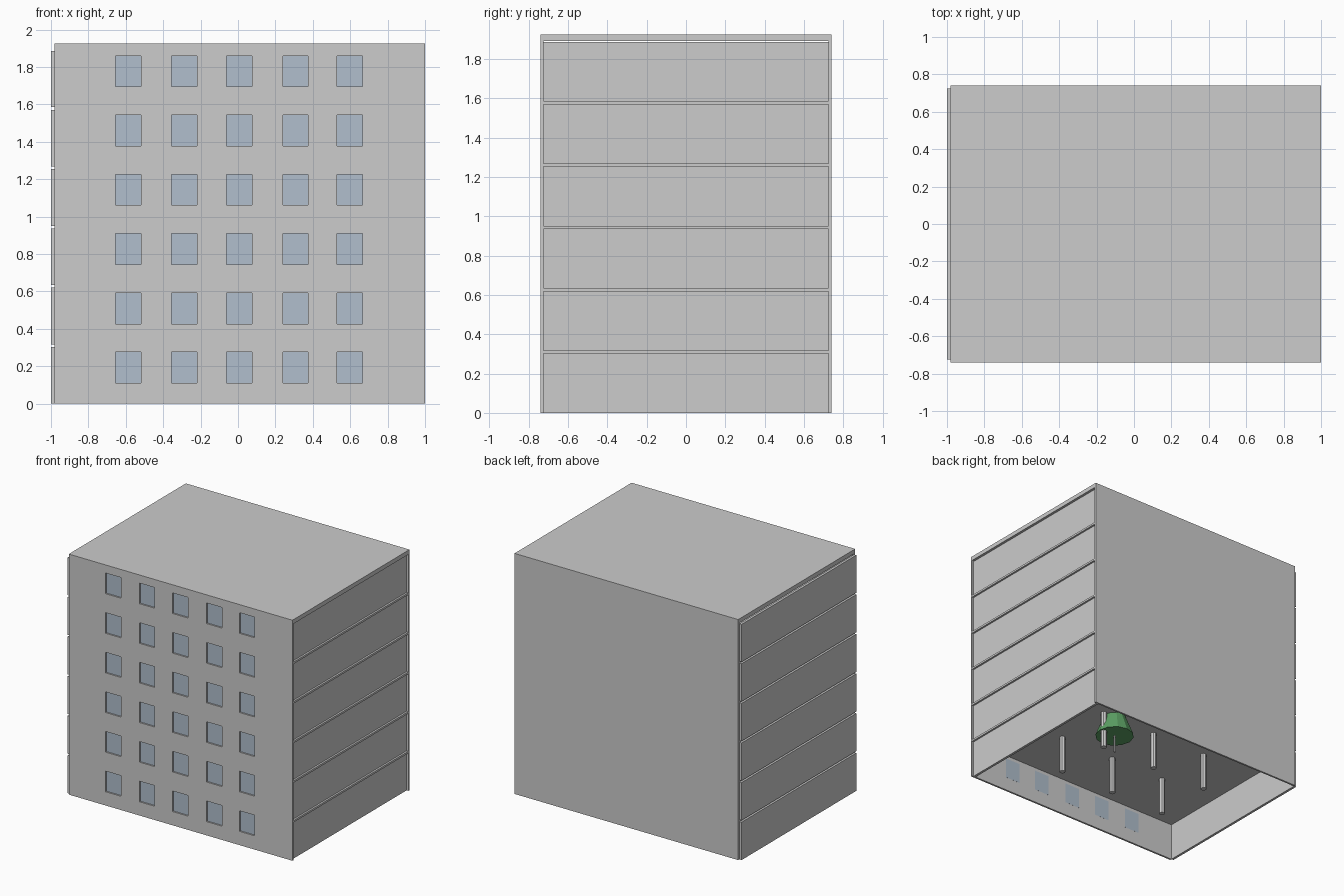
import bpy, bmesh, math
from mathutils import Matrix

if "Cube" in bpy.data.objects:
    bpy.data.objects.remove(bpy.data.objects["Cube"])


def material(name, rgb):
    m = bpy.data.materials.new(name)
    m.diffuse_color = (*rgb, 1)
    m.use_nodes = True
    m.node_tree.nodes["Principled BSDF"].inputs["Base Color"].default_value = m.diffuse_color
    return m


GREY = material("concrete grey", (0.604, 0.604, 0.604))
GLASS = material("window blue", (0.437, 0.52, 0.611))
GREEN = material("leaf green", (0.11, 0.36, 0.13))

# Main dimensions
X0, X1 = -0.98, 1.0        # body ends
Y_OUT, Y_IN = 0.74, 0.725  # outer and inner faces of the long walls
TOP, PITCH, FLOORS = 1.925, 0.317, 6
SLAB = 0.016
WIN_X = [-0.587, -0.287, 0.007, 0.307, 0.598]
WIN_W, WIN_H, WIN_Z = 0.135, 0.165, 0.11


def finish(name, bm, mat):
    bmesh.ops.recalc_face_normals(bm, faces=bm.faces)
    me = bpy.data.meshes.new(name)
    bm.to_mesh(me)
    bm.free()
    me.materials.append(mat)
    ob = bpy.data.objects.new(name, me)
    bpy.context.collection.objects.link(ob)
    return ob


def box(name, x, y, z, mat=GREY):
    bm = bmesh.new()
    bmesh.ops.create_cube(bm, size=1)
    for v in bm.verts:
        v.co = [lo if c < 0 else hi for c, (lo, hi) in zip(v.co, (x, y, z))]
    return finish(name, bm, mat)


def cone(name, x, y, z0, z1, r0, r1, sides, mat):
    bm = bmesh.new()
    bmesh.ops.create_cone(bm, cap_ends=True, segments=sides, radius1=r0, radius2=r1,
                          depth=z1 - z0, matrix=Matrix.Translation((x, y, (z0 + z1) / 2)))
    return finish(name, bm, mat)


# Front wall: a grid of cells with the window cells left open, then thickened
win_spans_x = [(c - WIN_W / 2, c + WIN_W / 2) for c in WIN_X]
win_spans_z = [(WIN_Z + i * PITCH, WIN_Z + i * PITCH + WIN_H) for i in range(FLOORS)]
xs = [X0] + [v for s in win_spans_x for v in s] + [X1]
zs = [0] + [v for s in win_spans_z for v in s] + [TOP]
bm = bmesh.new()
grid = [[bm.verts.new((x, -Y_OUT, z)) for z in zs] for x in xs]
for i in range(len(xs) - 1):
    for j in range(len(zs) - 1):
        if not (i % 2 and j % 2):
            bm.faces.new((grid[i][j], grid[i + 1][j], grid[i + 1][j + 1], grid[i][j + 1]))
shell = bmesh.ops.extrude_face_region(bm, geom=bm.faces[:] + bm.edges[:] + bm.verts[:],
                                      use_keep_orig=True)
for v in shell["geom"]:
    if isinstance(v, bmesh.types.BMVert):
        v.co.y = -Y_IN
finish("front_wall", bm, GREY)

# Window panes set flush with the inner face of the front wall
for sx in win_spans_x:
    for sz in win_spans_z:
        box("window_pane", sx, (-Y_IN - 0.003, -Y_IN + 0.0005), sz, GLASS)

# Back wall and roof
box("back_wall", (X0, X1), (Y_IN, Y_OUT), (0, TOP))
box("roof", (X0, X1), (-Y_IN, Y_IN), (TOP - 0.034, TOP))

for i in range(FLOORS):
    z0 = i * PITCH
    z1 = z0 + PITCH - SLAB
    # Floor slab above each storey
    if i < FLOORS - 1:
        box("floor_slab", (X0, X1), (-Y_IN, Y_IN), (z1, z0 + PITCH))
    # End panels: proud of the left end, recessed in the right end
    box("left_panel", (-1.0, X0), (-Y_IN, Y_IN), (z0, z1 + 0.002 * (i < FLOORS - 1)))
    box("right_panel", (0.965, 0.985), (-Y_IN, Y_IN), (z0, z1))
    # Two rows of three columns
    for x in (-0.48, 0.015, 0.51):
        for y in (-0.24, 0.25):
            cone("column", x, y, z0, z1, 0.024, 0.024, 8, GREY)

# Small tree on the ground floor
cone("tree_trunk", 0.40, 0.247, 0, 0.15, 0.008, 0.008, 8, GREY)
cone("tree_crown", 0.40, 0.247, 0.14, PITCH - SLAB, 0.147, 0.085, 12, GREEN)
